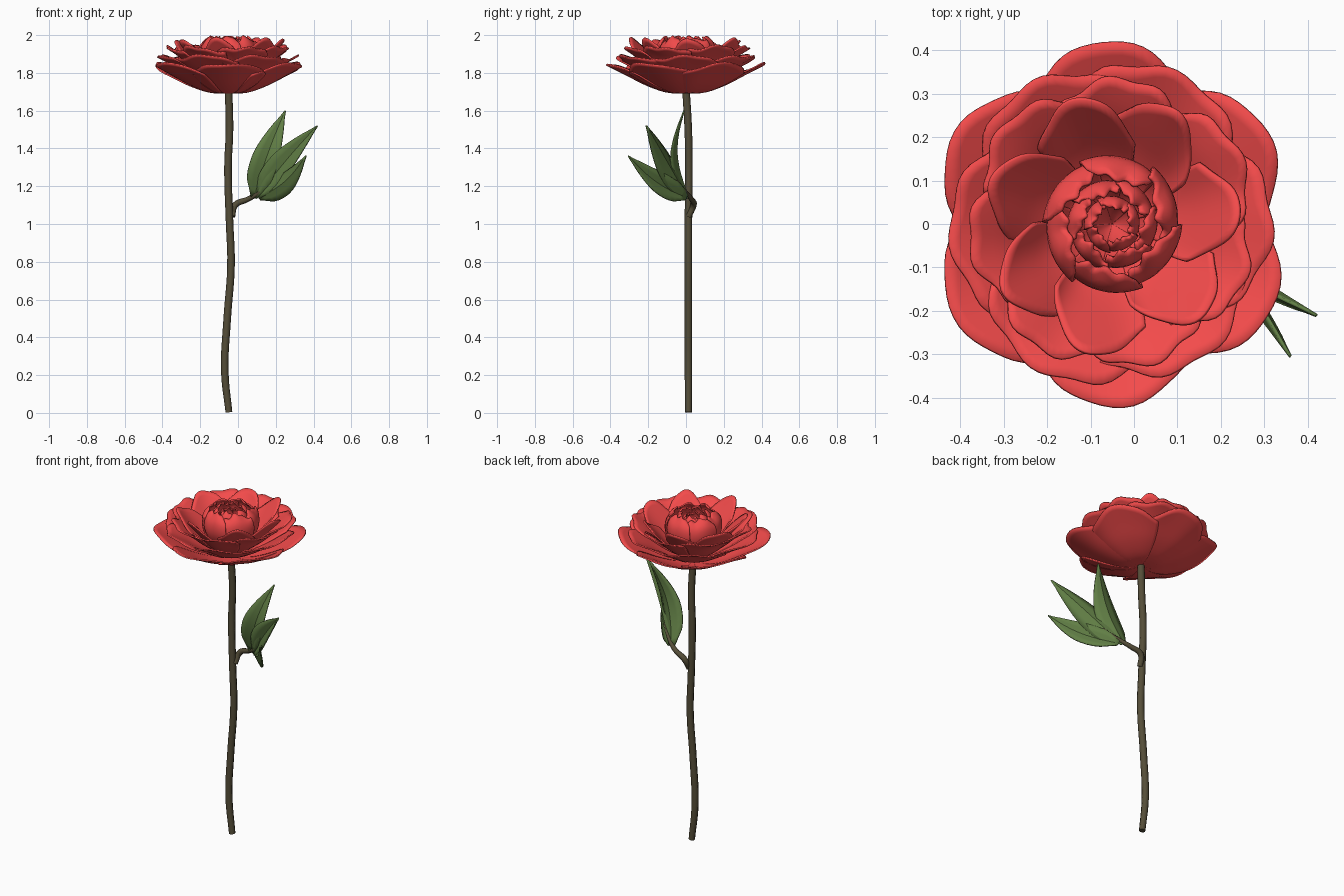
import bpy, math, random
from mathutils import Vector

if "Cube" in bpy.data.objects:
    bpy.data.objects.remove(bpy.data.objects["Cube"])

random.seed(4)
CX, CY = -0.05, 0.0


def material(name, rgb):
    m = bpy.data.materials.new(name)
    m.diffuse_color = (*rgb, 1)
    m.use_nodes = True
    m.node_tree.nodes["Principled BSDF"].inputs["Base Color"].default_value = m.diffuse_color
    return m


RED = material("petal_red", (0.90, 0.07, 0.07))
GREEN = material("leaf_green", (0.12, 0.21, 0.06))
BROWN = material("stem_brown", (0.09, 0.075, 0.04))


def sample(pts, t):
    """Smooth (Catmull-Rom) point along a short list of (r, z)."""
    n = len(pts) - 1
    t = max(0.0, min(t, 1.0)) * n
    i = min(int(t), n - 1)
    f = t - i
    p = [Vector(pts[max(0, min(n, i + k))]) for k in (-1, 0, 1, 2)]
    return 0.5 * (2 * p[1] + (p[2] - p[0]) * f
                  + (2 * p[0] - 5 * p[1] + 4 * p[2] - p[3]) * f * f
                  + (3 * p[1] - p[0] - 3 * p[2] + p[3]) * f ** 3)


def sheet(name, rows, mat, thick, angle=60):
    """Grid of points to a thin smooth sheet."""
    w = len(rows[0])
    verts = [p for row in rows for p in row]
    faces = [(j * w + i, j * w + i + 1, (j + 1) * w + i + 1, (j + 1) * w + i)
             for j in range(len(rows) - 1) for i in range(w - 1)]
    me = bpy.data.meshes.new(name)
    me.from_pydata(verts, [], faces)
    me.materials.append(mat)
    ob = bpy.data.objects.new(name, me)
    bpy.context.collection.objects.link(ob)
    s = ob.modifiers.new("thickness", "SOLIDIFY")
    s.thickness, s.offset = thick, 0
    bpy.context.view_layer.objects.active = ob
    ob.select_set(True)
    bpy.ops.object.shade_smooth_by_angle(angle=math.radians(angle))
    ob.select_set(False)
    return ob


def petal(name, prof, a0, half, drop, power, ripple, tilt, thick):
    """Sector of a revolved profile with a pointed, rippled lip."""
    ph = random.uniform(0, 6.28)
    size = random.uniform(0.97, 1.0)
    nu, nv = 22, 14
    rows = []
    for j in range(nv + 1):
        v = j / nv
        row = []
        for i in range(nu + 1):
            u = 2 * i / nu - 1
            peak = math.sqrt(u * u + 0.01) - 0.1          # softly rounded point
            edge = size - drop * peak ** power + ripple * (math.cos(9 * u + ph) - 1)
            r, z = sample(prof, v * edge)
            r += tilt * u * v                      # one side tucks under the next
            z += 0.007 * v * v * math.sin(5 * u + ph) - 0.006 * v * v
            a = a0 + u * half * (1 - 0.10 * v ** 4)
            row.append((CX + r * math.cos(a) * 0.985, CY + r * math.sin(a), z))
        rows.append(row)
    sheet(name, rows, RED, thick)


# Petal rings: name, count, first angle, half angle, lip drop, lip power, ripple, tilt, profile (r, z)
rings = [
    ("outer_petal", 6, 30, 41, 0.24, 1.35, 0.008, 0.006,
     [(0.0, 1.695), (0.10, 1.70), (0.21, 1.74), (0.32, 1.80), (0.43, 1.86)]),
    ("second_petal", 6, 0, 41, 0.15, 1.5, 0.020, 0.008,
     [(0.0, 1.71), (0.10, 1.73), (0.20, 1.785), (0.29, 1.845), (0.385, 1.90)]),
    ("third_petal", 7, 28, 36, 0.17, 1.4, 0.022, 0.012,
     [(0.0, 1.72), (0.09, 1.75), (0.18, 1.815), (0.26, 1.89), (0.345, 1.95)]),
    ("fourth_petal", 7, 4, 34, 0.30, 1.2, 0.008, 0.028,
     [(0.0, 1.73), (0.08, 1.76), (0.16, 1.82), (0.23, 1.90), (0.305, 1.99)]),
    ("bud_petal", 6, 20, 38, 0.14, 1.4, 0.025, 0.010,
     [(0.0, 1.74), (0.10, 1.79), (0.148, 1.87), (0.145, 1.95), (0.098, 2.0)]),
    ("inner_bud_petal", 6, 50, 38, 0.14, 1.4, 0.03, 0.007,
     [(0.0, 1.75), (0.07, 1.81), (0.098, 1.89), (0.094, 1.96), (0.062, 1.995)]),
    ("heart_petal", 5, 10, 42, 0.12, 1.4, 0.03, 0.004,
     [(0.0, 1.77), (0.045, 1.83), (0.060, 1.90), (0.055, 1.95), (0.035, 1.975)]),
]
for name, n, first, half, drop, power, ripple, tilt, prof in rings:
    for k in range(n):
        jitter = 0 if name == "outer_petal" else random.uniform(-4, 4)
        petal(f"{name}_{k + 1}", prof, math.radians(first + 360 * k / n + jitter),
              math.radians(half), drop, power, ripple, tilt, 0.008)


def tube(name, pts, radius):
    cu = bpy.data.curves.new(name, "CURVE")
    cu.dimensions = "3D"
    cu.bevel_depth, cu.bevel_resolution, cu.resolution_u = radius, 2, 5
    cu.use_fill_caps = True
    sp = cu.splines.new("BEZIER")
    sp.bezier_points.add(len(pts) - 1)
    for bp, (x, y, z, s) in zip(sp.bezier_points, pts):
        bp.co, bp.radius = (x, y, z), s
        bp.handle_left_type = bp.handle_right_type = "AUTO"
    cu.materials.append(BROWN)
    ob = bpy.data.objects.new(name, cu)
    bpy.context.collection.objects.link(ob)


# Stem and side branch
tube("stem", [(-0.048, 0.013, 0.003, 0.9), (-0.07, 0.013, 0.22, 1), (-0.057, 0.013, 0.5, 1),
              (-0.037, 0.013, 0.78, 1), (-0.045, 0.013, 1.02, 1), (-0.053, 0.015, 1.3, 1),
              (-0.045, 0.012, 1.5, 1), (-0.05, 0.0, 1.71, 1)], 0.02)
tube("branch", [(-0.03, 0.015, 1.04, 1.1), (-0.015, 0.04, 1.10, 1.2), (0.05, 0.03, 1.13, 1),
                (0.11, 0.0, 1.165, 0.8), (0.18, -0.05, 1.23, 0.4)], 0.014)


def leaf(name, base, tip, width, bow, fold):
    """Pointed blade standing in the vertical plane of its midrib, creased down the middle."""
    base, tip, bow = Vector(base), Vector(tip), Vector(bow)
    d = (tip - base).normalized()
    normal = d.cross(Vector((0, 0, 1))).normalized()
    side = normal.cross(d)
    shape = [(0.25, 0), (0.85, 0), (1.0, 0), (0.95, 0), (0.72, 0), (0.40, 0), (0.04, 0)]
    rows = []
    for j in range(13):
        t = j / 12
        c = base.lerp(tip, t) + bow * math.sin(math.pi * t)
        w = sample(shape, t)[0] * width / 2
        rows.append([c + side * w * u + normal * fold * abs(u) * w for u in (-1, -0.5, 0, 0.5, 1)])
    sheet(name, rows, GREEN, 0.007, 25)


# Three leaves at the branch end
leaf("upper_leaf", (0.085, 0.015, 1.14), (0.25, -0.01, 1.60), 0.145, (-0.01, -0.05, 0.0), 0.35)
leaf("middle_leaf", (0.11, 0.0, 1.15), (0.42, -0.21, 1.52), 0.14, (-0.01, 0.0, 0.0), 0.4)
leaf("lower_leaf", (0.11, 0.0, 1.14), (0.36, -0.305, 1.36), 0.12, (0.015, -0.01, -0.025), -0.4)
